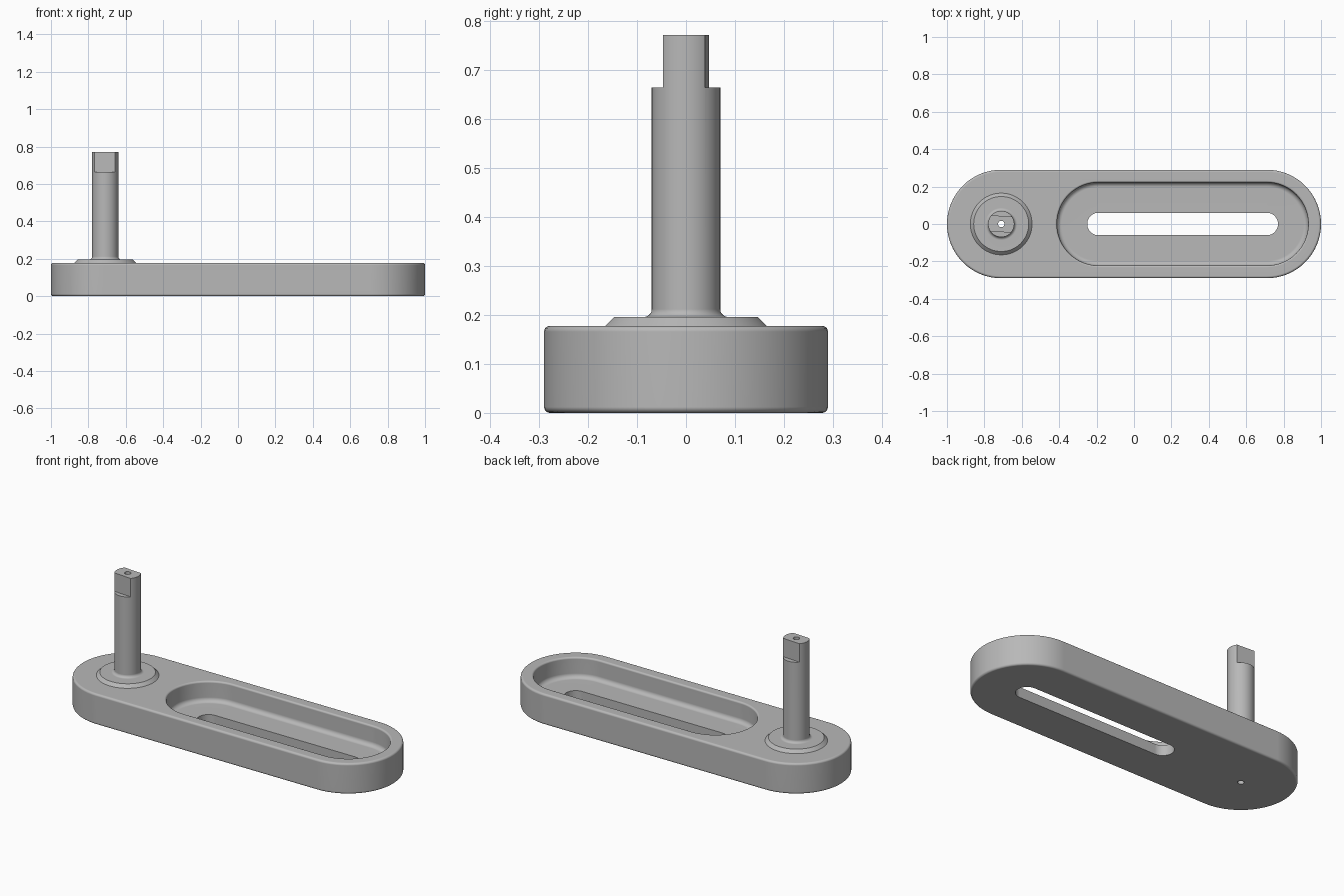
import bpy, bmesh, math
from mathutils import Matrix

if "Cube" in bpy.data.objects:
    bpy.data.objects.remove(bpy.data.objects["Cube"])

metal = bpy.data.materials.new("grey metal")
metal.use_nodes = True
GREY = (0.48, 0.48, 0.48, 1)
metal.diffuse_color = GREY
metal.node_tree.nodes["Principled BSDF"].inputs["Base Color"].default_value = GREY

POST_X, END_X, POCKET_X = -0.71, 0.71, -0.19
HOLE_R = 0.017


def arc(cx, cz, r, start, end, steps=5):
    """Profile points (radius, height) along a fillet, angles in degrees."""
    angles = [math.radians(start + (end - start) * i / steps) for i in range(steps + 1)]
    return [(cx + r * math.cos(a), cz + r * math.sin(a)) for a in angles]


def ring(bm, left, right, r, z, half=32):
    """Stadium-shaped loop of vertices; a circle when left equals right."""
    verts = []
    for cx, start in ((right, -90), (left, 90)):
        for i in range(half + 1):
            a = math.radians(start + 180 * i / half)
            verts.append(bm.verts.new((cx + r * math.cos(a), r * math.sin(a), z)))
    return verts


def loft(name, sections):
    """Closed shell through (left, right, radius, height) sections."""
    bm = bmesh.new()
    rings = [ring(bm, *s) for s in sections]
    for a, b in zip(rings, rings[1:] + rings[:1]):
        for i in range(len(a)):
            j = (i + 1) % len(a)
            bm.faces.new((a[i], a[j], b[j], b[i]))
    bmesh.ops.remove_doubles(bm, verts=bm.verts, dist=1e-5)
    bmesh.ops.recalc_face_normals(bm, faces=bm.faces)
    mesh = bpy.data.meshes.new(name)
    bm.to_mesh(mesh)
    bm.free()
    mesh.materials.append(metal)
    obj = bpy.data.objects.new(name, mesh)
    bpy.context.collection.objects.link(obj)
    return obj


def cutter(name, build):
    bm = bmesh.new()
    build(bm)
    mesh = bpy.data.meshes.new(name)
    bm.to_mesh(mesh)
    bm.free()
    mesh.materials.append(metal)
    obj = bpy.data.objects.new(name, mesh)
    obj.hide_render = True
    bpy.context.collection.objects.link(obj)
    return obj


def finish(obj, cutters):
    """Cut, apply and shade smooth with crisp edges."""
    bpy.ops.object.select_all(action="DESELECT")
    obj.select_set(True)
    bpy.context.view_layer.objects.active = obj
    for c in cutters:
        mod = obj.modifiers.new("cut", "BOOLEAN")
        mod.operation, mod.solver, mod.object = "DIFFERENCE", "EXACT", c
        bpy.ops.object.modifier_apply(modifier=mod.name)
        bpy.data.objects.remove(c)
    bpy.ops.object.shade_smooth_by_angle(angle=math.radians(32))
    weighted = obj.modifiers.new("weighted normals", "WEIGHTED_NORMAL")
    weighted.keep_sharp = True


# Arm: rounded outer wall, recessed pocket and through slot
outer = arc(0.278, 0.012, 0.012, -90, 0) + arc(0.278, 0.166, 0.012, 0, 90)
inner = arc(0.232, 0.168, 0.01, 90, 180) + arc(0.197, 0.085, 0.025, 0, -90)
inner += [(0.06, 0.06), (0.06, 0.0)]
arm = loft("slotted_arm",
           [(POST_X, END_X, r, z) for r, z in outer]
           + [(POCKET_X, END_X, r, z) for r, z in inner])

# Small bore through the arm under the post
bore = cutter("bore_cutter", lambda bm: bmesh.ops.create_cone(
    bm, cap_ends=True, segments=32, radius1=HOLE_R, radius2=HOLE_R, depth=0.6,
    matrix=Matrix.Translation((POST_X, 0, 0.1))))
finish(arm, [bore])

# Post: turned in one piece with its chamfered collar and root fillet
profile = [(HOLE_R, 0.17), (0.165, 0.17), (0.165, 0.178), (0.147, 0.196)]
profile += arc(0.086, 0.212, 0.016, -90, -180)
profile += [(0.07, 0.772), (HOLE_R, 0.772)]
post = loft("post_with_collar", [(POST_X, POST_X, r, z) for r, z in profile])


# Two opposite flats at the tip of the post
def flat(side):
    turn = Matrix.Translation((POST_X, 0, 0.765)) @ Matrix.Rotation(math.radians(-4), 4, "Z")
    place = turn @ Matrix.Translation((0, side * 0.143, 0))
    return cutter("flat_cutter", lambda bm: bmesh.ops.create_cube(
        bm, size=0.2, matrix=place))


finish(post, [flat(1), flat(-1)])
